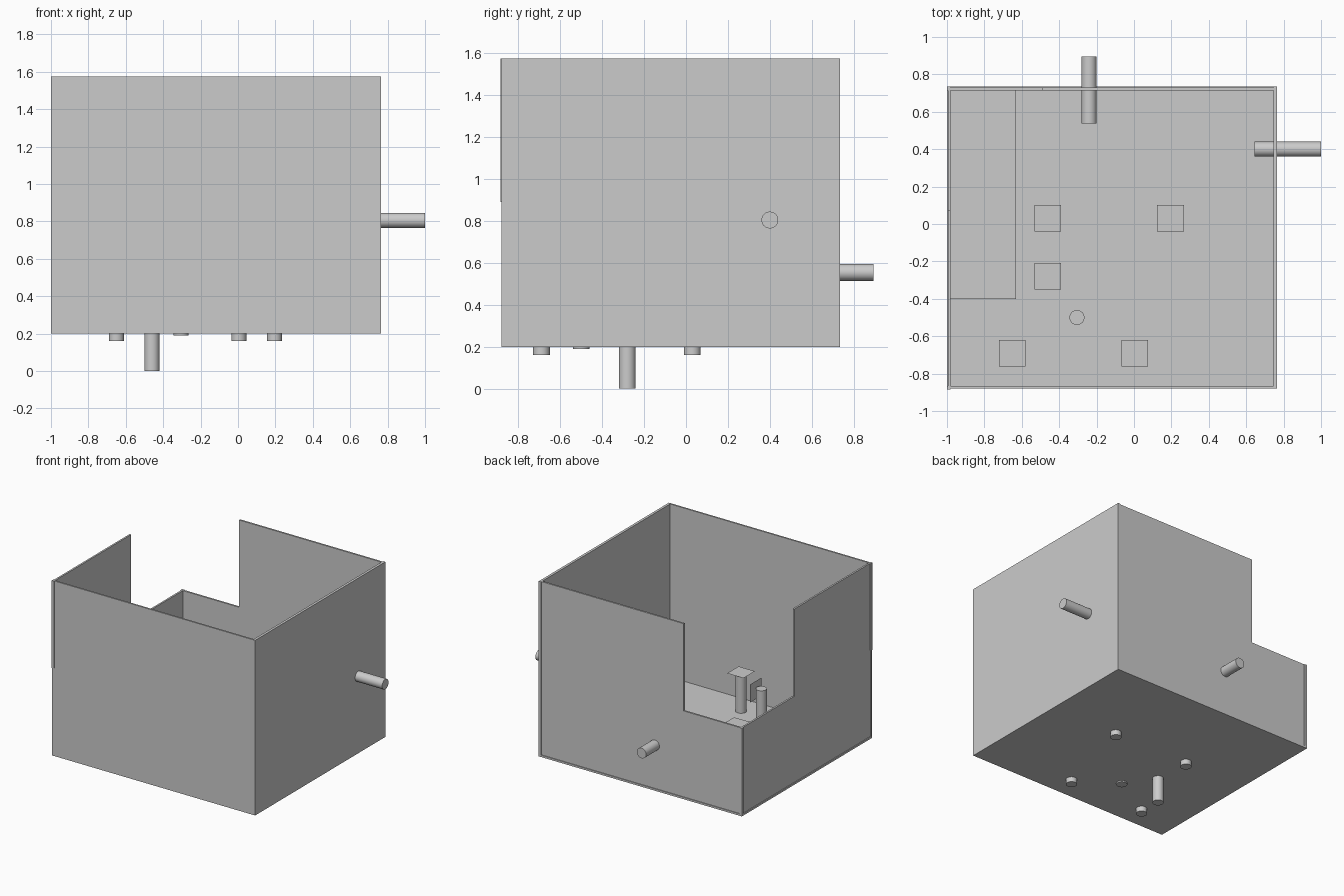
import bpy
import bmesh
from mathutils import Vector

cube = bpy.data.objects.get("Cube")
if cube:
    bpy.data.objects.remove(cube, do_unlink=True)

LEFT, RIGHT, FRONT, BACK = -1.0, 0.765, -0.88, 0.735
BASE, STEP, TOP = 0.2, 0.89, 1.575
WALL = 0.02
PEG_RADIUS, PEG_LENGTH, PLATE = 0.04, 0.357, 0.142


def finish(name, bm):
    bmesh.ops.recalc_face_normals(bm, faces=bm.faces)
    mesh = bpy.data.meshes.new(name)
    bm.to_mesh(mesh)
    bm.free()
    obj = bpy.data.objects.new(name, mesh)
    bpy.context.collection.objects.link(obj)
    return obj


def prism(name, outline, place, depth):
    """Extrude a flat outline; place maps its 2D points into space."""
    bm = bmesh.new()
    face = bm.faces.new([bm.verts.new(place(u, v)) for u, v in outline])
    if depth:
        result = bmesh.ops.extrude_face_region(bm, geom=[face])
        moved = [g for g in result["geom"] if isinstance(g, bmesh.types.BMVert)]
        bmesh.ops.translate(bm, verts=moved, vec=depth)
    return finish(name, bm)


def rect(u0, u1, v0, v1):
    return [(u0, v0), (u1, v0), (u1, v1), (u0, v1)]


def peg(name, end, axis):
    """Round peg running from its outer end along axis."""
    axis = Vector(axis)
    bm = bmesh.new()
    bmesh.ops.create_cone(bm, cap_ends=True, segments=32, radius1=PEG_RADIUS,
                          radius2=PEG_RADIUS, depth=PEG_LENGTH)
    turn = Vector((0, 0, 1)).rotation_difference(axis).to_matrix()
    bmesh.ops.rotate(bm, verts=bm.verts, matrix=turn)
    bmesh.ops.translate(bm, verts=bm.verts, vec=Vector(end) + axis * PEG_LENGTH / 2)
    for f in bm.faces:
        f.smooth = len(f.verts) == 4
    return finish(name, bm)


def plate(name, centre, normal):
    """Thin square sheet facing along normal."""
    bm = bmesh.new()
    bmesh.ops.create_grid(bm, x_segments=1, y_segments=1, size=PLATE / 2)
    turn = Vector((0, 0, 1)).rotation_difference(Vector(normal)).to_matrix()
    bmesh.ops.rotate(bm, verts=bm.verts, matrix=turn)
    bmesh.ops.translate(bm, verts=bm.verts, vec=centre)
    return finish(name, bm)


# Floor and the raised strip beside the low wall corner
prism("floor", rect(LEFT, RIGHT, FRONT, BACK),
      lambda u, v: (u, v, BASE), (0, 0, 0.015))
prism("floor_strip", rect(LEFT + WALL, -0.63, -0.4, BACK - WALL),
      lambda u, v: (u, v, BASE + 0.015), (0, 0, 0.03))

# Full-height walls
prism("front_wall", rect(LEFT, RIGHT, BASE, TOP),
      lambda u, v: (u, FRONT, v), (0, 0.013, 0))
prism("side_wall_full", rect(FRONT, BACK, BASE, TOP),
      lambda u, v: (RIGHT, u, v), (-WALL, 0, 0))

# Stepped walls that drop at the open corner
prism("back_wall", [(LEFT, BASE), (RIGHT, BASE), (RIGHT, TOP), (-0.49, TOP),
                    (-0.49, STEP), (LEFT, STEP)],
      lambda u, v: (u, BACK - WALL, v), (0, 0.014, 0))
prism("side_wall_stepped", [(BACK, BASE), (FRONT, BASE), (FRONT, TOP),
                            (0.075, TOP), (0.075, STEP), (BACK, STEP)],
      lambda u, v: (LEFT + WALL, u, v), (-0.014, 0, 0))
prism("corner_post", rect(LEFT, LEFT + WALL, STEP, TOP),
      lambda u, v: (u, FRONT - 0.005, v), (0, WALL, 0))
prism("low_corner_post", rect(LEFT, LEFT + WALL, BASE, STEP),
      lambda u, v: (u, BACK - WALL, v), (0, WALL, 0))

# Floor pegs with square plates on their upper ends
floor_pegs = [(-0.46, 0.03, 0.16), (0.195, 0.03, 0.16), (-0.46, -0.28, 0.0),
              (-0.65, -0.69, 0.16), (0.005, -0.69, 0.16)]
for i, (x, y, z) in enumerate(floor_pegs, 1):
    peg(f"floor_peg_{i}", (x, y, z), (0, 0, 1))
    plate(f"floor_plate_{i}", (x, y, z + PEG_LENGTH + 0.002), (0, 0, 1))

# Bare-topped peg with an upright plate beside it
peg("short_foot_peg", (-0.305, -0.5, 0.19), (0, 0, 1))
plate("upright_plate", (-0.255, -0.5, 0.52), (1, 0, 0))

# Pegs through the walls with plates on their inner ends
for name, end, axis in [("side", (1.0, 0.4, 0.805), (-1, 0, 0)),
                        ("back", (-0.24, 0.895, 0.555), (0, -1, 0))]:
    peg(f"{name}_wall_peg", end, axis)
    plate(f"{name}_wall_plate",
          Vector(end) + Vector(axis) * (PEG_LENGTH + 0.002), axis)
